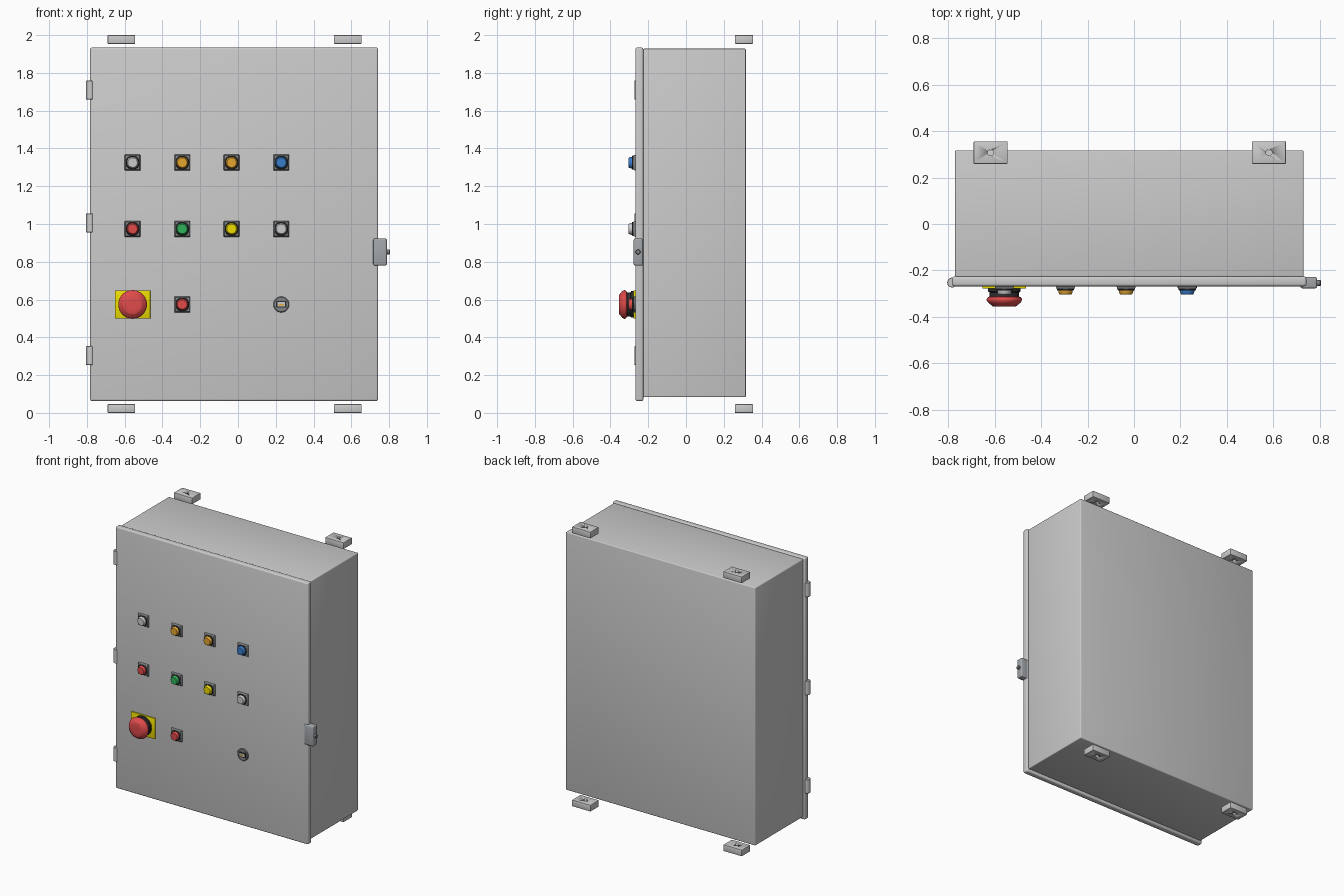
import bpy, bmesh, math

if "Cube" in bpy.data.objects:
    bpy.data.objects.remove(bpy.data.objects["Cube"])

FACE = -0.268          # y of the door's front face


def material(name, rgb):
    m = bpy.data.materials.new(name)
    m.diffuse_color = (*rgb, 1)
    m.use_nodes = True
    m.node_tree.nodes["Principled BSDF"].inputs["Base Color"].default_value = m.diffuse_color
    return m


RED = material("red", (0.75, 0.07, 0.07))
GREEN = material("green", (0.03, 0.45, 0.10))
YELLOW = material("yellow", (0.85, 0.72, 0.0))
ORANGE = material("orange", (0.78, 0.38, 0.03))
BLUE = material("blue", (0.04, 0.20, 0.60))
PALE = material("pale_grey", (0.55, 0.55, 0.55))
STEEL = material("dark_steel", (0.22, 0.23, 0.24))
BLACK = material("black", (0.03, 0.03, 0.03))


def finish(name, bm, mat=None, bevel=0, segments=3):
    bmesh.ops.recalc_face_normals(bm, faces=bm.faces)
    me = bpy.data.meshes.new(name)
    bm.to_mesh(me)
    bm.free()
    ob = bpy.data.objects.new(name, me)
    bpy.context.collection.objects.link(ob)
    if mat:
        me.materials.append(mat)
    bpy.ops.object.select_all(action='DESELECT')
    ob.select_set(True)
    bpy.context.view_layer.objects.active = ob
    if bevel:
        mod = ob.modifiers.new("bevel", 'BEVEL')
        mod.width, mod.segments = bevel, segments
        bpy.ops.object.modifier_apply(modifier=mod.name)
    bpy.ops.object.shade_smooth_by_angle(angle=math.radians(35))
    return ob


def box(name, x, y, z, mat=None, bevel=0, segments=3):
    """Box from (min, max) pairs."""
    bm = bmesh.new()
    bmesh.ops.create_cube(bm, size=1)
    for v in bm.verts:
        v.co = [(a + b) / 2 + c * (b - a) for c, (a, b) in zip(v.co, (x, y, z))]
    return finish(name, bm, mat, bevel, segments)


def lathe(name, origin, profile, mat=None, axis='y', n=40):
    """Turned solid: profile of (radius, distance along the axis)."""
    bm = bmesh.new()
    rings = []
    for r, d in profile:
        ring = []
        for i in range(n):
            a = 2 * math.pi * i / n
            u, w = r * math.cos(a), r * math.sin(a)
            off = {'x': (d, u, w), 'y': (u, -d, w), 'z': (u, w, d)}[axis]
            ring.append(bm.verts.new([o + k for o, k in zip(origin, off)]))
        rings.append(ring)
    for p, q in zip(rings, rings[1:]):
        for i in range(n):
            bm.faces.new((p[i], p[(i + 1) % n], q[(i + 1) % n], q[i]))
    bm.faces.new(rings[0])
    bm.faces.new(rings[-1])
    return finish(name, bm, mat)


# Cabinet shell and overlapping door
box("cabinet_body", (-0.77, 0.73), (-0.228, 0.317), (0.083, 1.928), bevel=0.006)
box("door", (-0.783, 0.742), (FACE, -0.226), (0.063, 1.934), bevel=0.01)

# Hinge barrels on the left edge
for i, z in enumerate((0.303, 1.006, 1.709)):
    lathe(f"hinge_{i + 1}", (-0.783, -0.252, z),
          [(0.019, -0.05), (0.021, -0.048), (0.021, 0.048), (0.019, 0.05)], axis='z')

# Wall mounting lugs with drilled holes
for side, x in (("left", -0.617), ("right", 0.581)):
    for level, z in (("bottom", 0.0), ("top", 1.954)):
        lug = box(f"mounting_lug_{level}_{side}", (x - 0.073, x + 0.073),
                  (0.259, 0.355), (z, z + 0.046), bevel=0.003, segments=2)
        drill = lathe("drill", (x, 0.307, z), [(0.013, -0.1), (0.013, 0.15)], axis='z', n=24)
        drill.hide_render = True
        mod = lug.modifiers.new("hole", 'BOOLEAN')
        mod.operation, mod.object, mod.solver = 'DIFFERENCE', drill, 'EXACT'
        bpy.context.view_layer.objects.active = lug
        bpy.ops.object.modifier_apply(modifier=mod.name)
        bpy.data.objects.remove(drill)

# Latch on the right edge
LATCH = material("latch_grey", (0.36, 0.38, 0.40))
box("latch_case", (0.716, 0.788), (-0.277, -0.228), (0.78, 0.923), LATCH, 0.008)
lathe("latch_screw", (0.78, -0.254, 0.852),
      [(0.013, 0), (0.013, 0.021), (0.010, 0.024)], STEEL, axis='x', n=24)


def push_button(name, x, z, mat):
    # Tapered square bezel
    bm = bmesh.new()
    bmesh.ops.create_cube(bm, size=1)
    for v in bm.verts:
        front = v.co.y < 0
        s = 0.074 if front else 0.085
        v.co = (x + v.co.x * s, FACE - (0.013 if front else -0.002), z + v.co.z * s)
    finish(name + "_bezel", bm, STEEL, 0.002, 2)
    # Collar and coloured cap
    lathe(name + "_collar", (x, FACE, z),
          [(0.037, 0.01), (0.037, 0.015), (0.034, 0.019), (0.030, 0.019)], BLACK)
    lathe(name + "_cap", (x, FACE, z),
          [(0.031, 0.012), (0.031, 0.022), (0.028, 0.032), (0.025, 0.036)], mat)


COLS = (-0.558, -0.295, -0.034, 0.229)
ROWS = ((1.325, (PALE, ORANGE, ORANGE, BLUE)),
        (0.974, (RED, GREEN, YELLOW, PALE)),
        (0.574, (None, RED, None, None)))
for r, (z, mats) in enumerate(ROWS):
    for c, (x, mat) in enumerate(zip(COLS, mats)):
        if mat:
            push_button(f"button_{r + 1}_{c + 1}", x, z, mat)

# Emergency stop: yellow plate, stepped base, mushroom head
ex, ez = COLS[0], 0.574
box("stop_plate", (ex - 0.094, ex + 0.094), (FACE - 0.010, FACE + 0.002),
    (ez - 0.074, ez + 0.074), YELLOW, 0.002, 2)
lathe("stop_base", (ex, FACE, ez),
      [(0.070, 0.005), (0.070, 0.022), (0.064, 0.026), (0.064, 0.056)], BLACK)
lathe("stop_head", (ex, FACE, ez),
      [(0.062, 0.044), (0.071, 0.047), (0.076, 0.055), (0.076, 0.060), (0.071, 0.069),
       (0.062, 0.077), (0.057, 0.080), (0.054, 0.084), (0.050, 0.086), (0.025, 0.087)], RED)

# Round service socket
sx, sz = COLS[3], 0.574
lathe("socket_ring", (sx, FACE, sz),
      [(0.042, -0.002), (0.042, 0.007), (0.038, 0.011), (0.034, 0.011)], STEEL)
box("socket_frame", (sx - 0.028, sx + 0.028), (FACE - 0.014, FACE), (sz - 0.017, sz + 0.019), BLACK, 0.002, 2)
box("socket_mouth", (sx - 0.020, sx + 0.020), (FACE - 0.016, FACE), (sz - 0.010, sz + 0.012), PALE)
box("socket_tongue", (sx - 0.014, sx + 0.014), (FACE - 0.017, FACE), (sz - 0.006, sz + 0.003), ORANGE)
